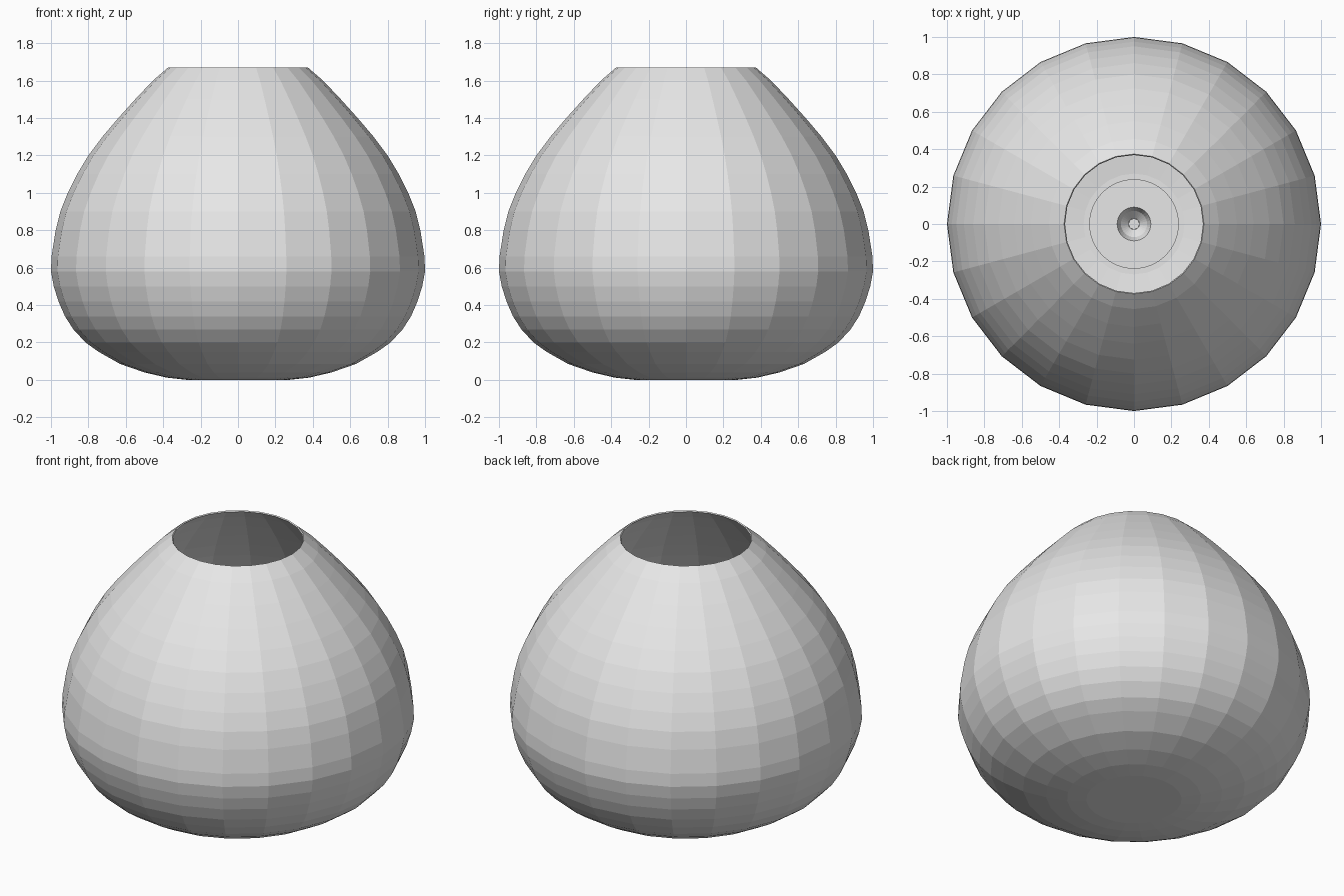
import bpy, bmesh, math

if "Cube" in bpy.data.objects:
    bpy.data.objects.remove(bpy.data.objects["Cube"])

grey = bpy.data.materials.new("light_grey")
grey.diffuse_color = (0.8, 0.8, 0.8, 1)
grey.use_nodes = True
grey.node_tree.nodes["Principled BSDF"].inputs["Base Color"].default_value = grey.diffuse_color


def lathe(name, profile, sides, cap_start=True, cap_end=False):
    """Revolve (radius, height) points about z, with optional end caps."""
    bm = bmesh.new()
    rings = []
    for r, z in profile:
        rings.append([bm.verts.new((r * math.cos(2 * math.pi * i / sides),
                                    r * math.sin(2 * math.pi * i / sides), z))
                      for i in range(sides)])
    for a, b in zip(rings, rings[1:]):
        for i in range(sides):
            j = (i + 1) % sides
            bm.faces.new((a[i], a[j], b[j], b[i]))
    if cap_start:
        bm.faces.new(rings[0][::-1])
    if cap_end:
        bm.faces.new(rings[-1])
    mesh = bpy.data.meshes.new(name)
    bm.to_mesh(mesh)
    bm.free()
    mesh.materials.append(grey)
    obj = bpy.data.objects.new(name, mesh)
    bpy.context.collection.objects.link(obj)
    return obj


# Faceted rounded bowl, open at the top, with a thin wall
bowl = lathe("bowl", [
    (0.27, 0), (0.38, 0.012), (0.50, 0.04), (0.63, 0.085), (0.745, 0.15),
    (0.815, 0.20), (0.88, 0.27), (0.925, 0.34), (0.96, 0.42), (0.985, 0.50),
    (1.0, 0.58), (0.997, 0.66), (0.975, 0.80), (0.95, 0.90), (0.91, 1.0),
    (0.86, 1.1), (0.80, 1.2), (0.725, 1.3), (0.64, 1.4), (0.55, 1.5),
    (0.455, 1.6), (0.374, 1.67)], 24)
wall = bowl.modifiers.new("wall", "SOLIDIFY")
wall.thickness = 0.008
wall.offset = -1

# Candle standing on the bowl floor, with a melted dip in its top
TOP = 0.5
lathe("candle", [(0.24, 0.004), (0.24, TOP), (0.09, TOP), (0.07, TOP - 0.05),
                 (0.03, TOP - 0.09)], 32, cap_end=True)

# Wick in the middle of the dip
lathe("wick", [(0.03, TOP - 0.10), (0.03, TOP + 0.06)], 8, cap_end=True)
